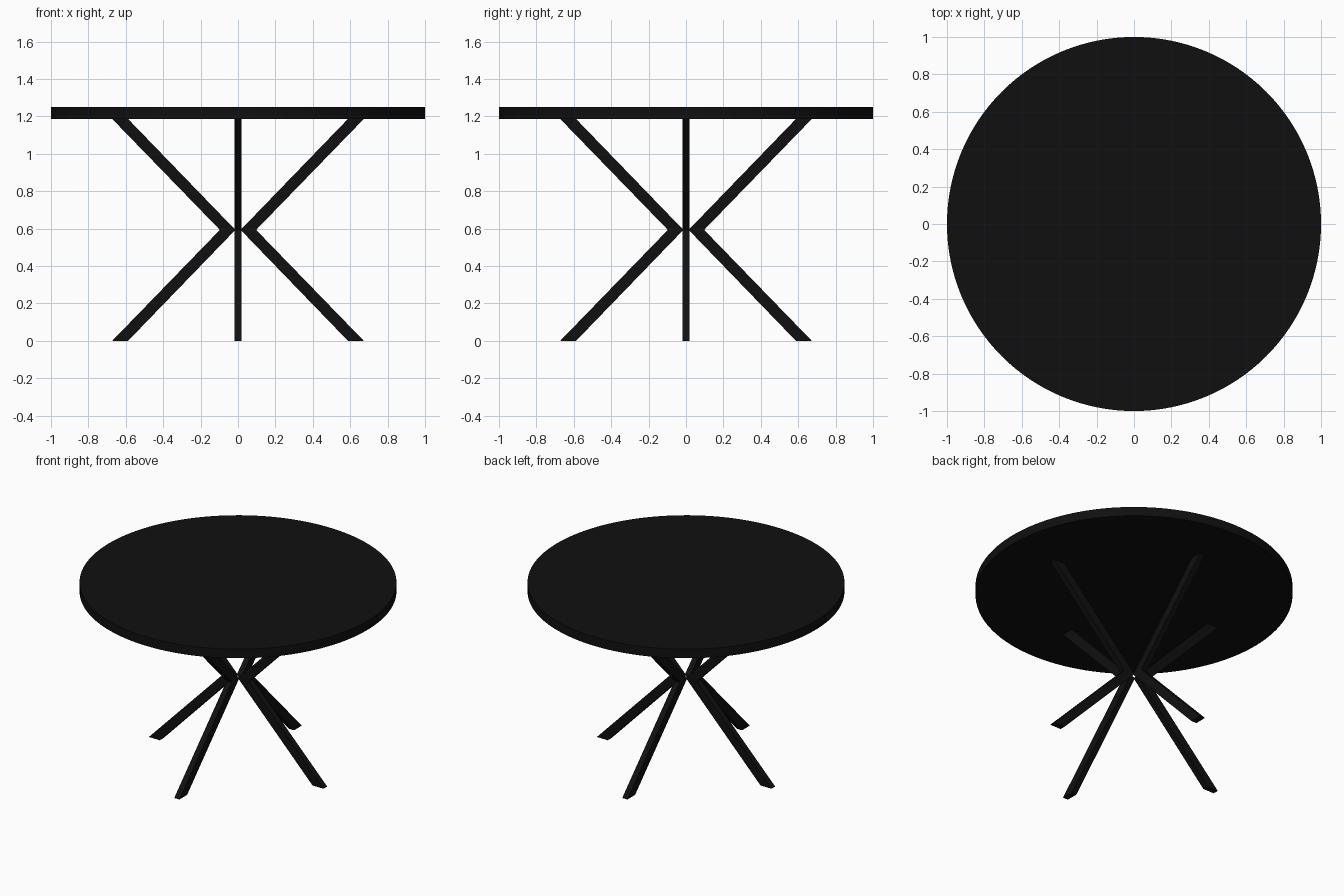
import bpy, bmesh, math
from mathutils import Matrix

if "Cube" in bpy.data.objects:
    bpy.data.objects.remove(bpy.data.objects["Cube"])

black = bpy.data.materials.new("black")
black.diffuse_color = (0.005, 0.005, 0.005, 1)
black.use_nodes = True
black.node_tree.nodes["Principled BSDF"].inputs["Base Color"].default_value = black.diffuse_color

TOP_Z, UNDER_Z, HALF_W = 1.25, 1.187, 0.02
MID_Z = UNDER_Z / 2

# round table top
bpy.ops.mesh.primitive_cylinder_add(vertices=128, radius=1, depth=TOP_Z - UNDER_Z,
                                    location=(0, 0, (TOP_Z + UNDER_Z) / 2))
top = bpy.context.object
top.name = "table_top"
top.data.materials.append(black)
bpy.ops.object.shade_smooth_by_angle(angle=math.radians(30))

# bent leg profile (distance from centre, height)
PROFILE = [(0.588, 0), (0.673, 0), (0.097, MID_Z),
           (0.673, UNDER_Z), (0.588, UNDER_Z), (0.014, MID_Z)]


def bent_leg(name, angle):
    bm = bmesh.new()
    face = bm.faces.new([bm.verts.new((x, -HALF_W, z)) for x, z in PROFILE])
    ext = bmesh.ops.extrude_face_region(bm, geom=[face])
    verts = [g for g in ext["geom"] if isinstance(g, bmesh.types.BMVert)]
    bmesh.ops.translate(bm, verts=verts, vec=(0, 2 * HALF_W, 0))
    bmesh.ops.rotate(bm, verts=bm.verts, matrix=Matrix.Rotation(angle, 3, 'Z'))
    bmesh.ops.recalc_face_normals(bm, faces=bm.faces)
    mesh = bpy.data.meshes.new(name)
    bm.to_mesh(mesh)
    bm.free()
    mesh.materials.append(black)
    bpy.context.collection.objects.link(bpy.data.objects.new(name, mesh))


# four legs meeting at the centre
for i, side in enumerate(("right", "back", "left", "front")):
    bent_leg(side + "_leg", i * math.pi / 2)
